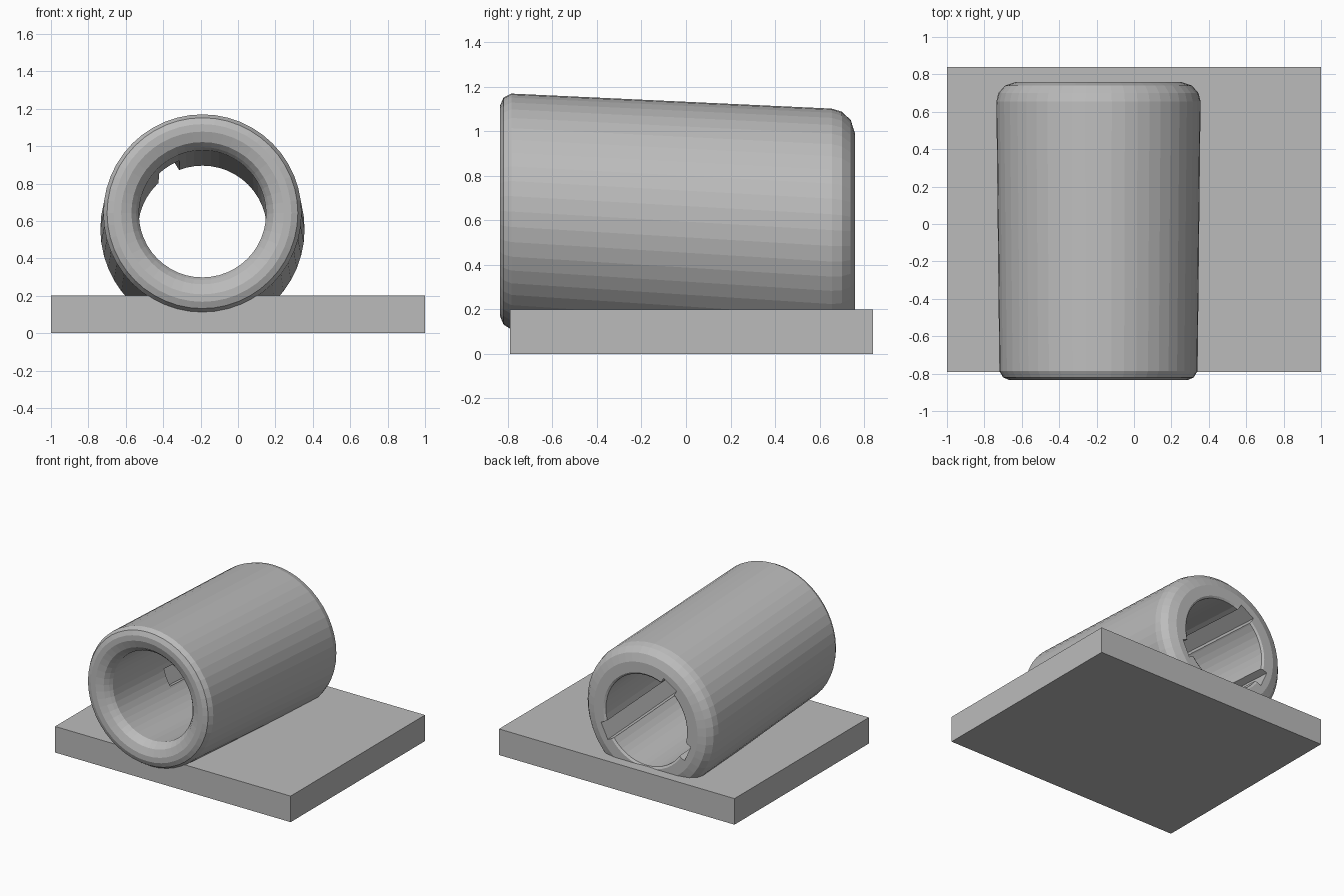
import bpy, bmesh, math

if "Cube" in bpy.data.objects:
    bpy.data.objects.remove(bpy.data.objects["Cube"], do_unlink=True)

SIDES = 48
AXIS_X = -0.19


def material(name, value):
    mat = bpy.data.materials.new(name)
    mat.use_nodes = True
    color = (value, value, value, 1)
    mat.diffuse_color = color
    mat.node_tree.nodes["Principled BSDF"].inputs["Base Color"].default_value = color
    return mat


grey = material("plain grey", 0.5)


def finish(name, bm):
    bmesh.ops.recalc_face_normals(bm, faces=bm.faces[:])
    mesh = bpy.data.meshes.new(name)
    bm.to_mesh(mesh)
    bm.free()
    mesh.materials.append(grey)
    obj = bpy.data.objects.new(name, mesh)
    bpy.context.collection.objects.link(obj)
    return obj


def on_axis(radius, angle, y):
    """Point around the sleeve axis, which sinks towards the back."""
    return (AXIS_X + radius * math.cos(angle), y,
            0.594 - 0.058 * y + radius * math.sin(angle))


# base plate
bm = bmesh.new()
bmesh.ops.create_cube(bm, size=1)
for v in bm.verts:
    v.co = (v.co.x * 2, v.co.y * 1.63 + 0.025, v.co.z * 0.2 + 0.1)
finish("base_plate", bm)

# hollow sleeve: closed profile of (radius, y) spun around the axis
profile = [(0.34, -0.76), (0.355, -0.785), (0.38, -0.815), (0.435, -0.835),
           (0.475, -0.835), (0.51, -0.82), (0.53, -0.785),
           (0.546, 0.655), (0.535, 0.70), (0.50, 0.74), (0.44, 0.76),
           (0.36, 0.76), (0.345, 0.75)]
bm = bmesh.new()
rings = [[bm.verts.new(on_axis(r, math.tau * i / SIDES, y)) for i in range(SIDES)]
         for r, y in profile]
for k, ring in enumerate(rings):
    after = rings[(k + 1) % len(rings)]
    for i in range(SIDES):
        j = (i + 1) % SIDES
        bm.faces.new((ring[i], ring[j], after[j], after[i]))
sleeve = finish("sleeve", bm)

# keyways cut into the rear of the bore
for number, degrees in enumerate((122, 204, 334)):
    bm = bmesh.new()
    bmesh.ops.create_cube(bm, size=1)
    for v in bm.verts:
        out, side = 0.29 + v.co.x * 0.2, v.co.z * 0.13
        angle = math.radians(degrees) + math.atan2(side, out)
        v.co = on_axis(math.hypot(out, side), angle, 0.4 + v.co.y * 1.1)
    cutter = finish(f"keyway_cutter_{number + 1}", bm)
    cut = sleeve.modifiers.new("keyway", 'BOOLEAN')
    cut.operation = 'DIFFERENCE'
    cut.solver = 'EXACT'
    cut.object = cutter
    cutter.hide_render = True
    cutter.hide_viewport = True
